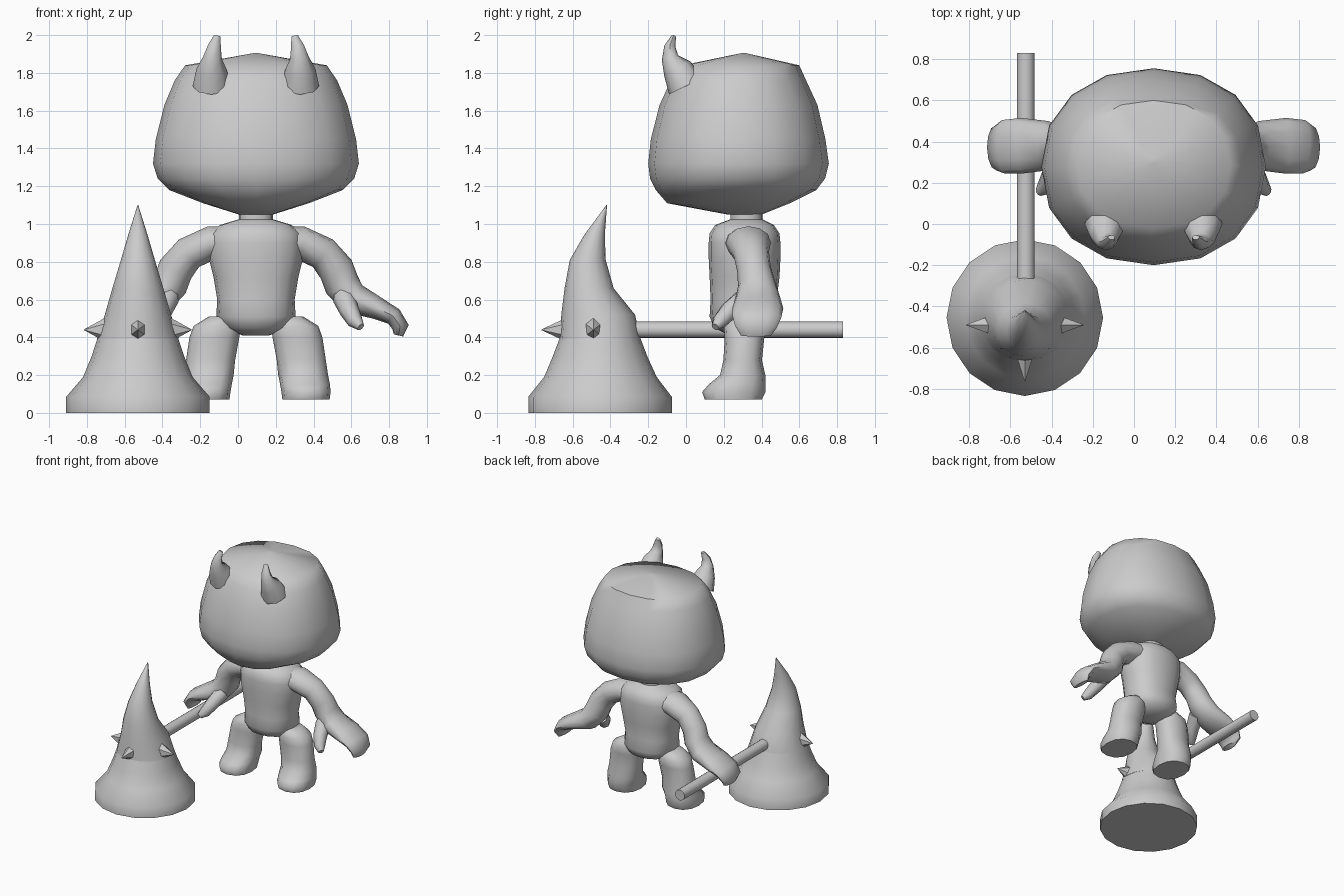
import bpy, bmesh, math
from mathutils import Vector

grey = bpy.data.materials.new("plain_grey")
grey.diffuse_color = (0.6, 0.6, 0.6, 1)
CX = 0.095  # symmetry plane of the figure


def loft(name, rings, sides=12, flat=True, power=2.0, sharp=45):
    """Skin rings (x, y, z, ra, rb); flat rings lie level, others follow the path."""
    bm = bmesh.new()
    pts = [Vector(r[:3]) for r in rings]
    loops = []
    for i, r in enumerate(rings):
        u, v = Vector((1, 0, 0)), Vector((0, 1, 0))
        if not flat:
            t = (pts[min(i + 1, len(pts) - 1)] - pts[max(i - 1, 0)]).normalized()
            ref = Vector((1, 0, 0)) if abs(t.y) > 0.9 else Vector((0, 1, 0))
            v = (ref - t * ref.dot(t)).normalized()
            u = v.cross(t)
        loop = []
        for k in range(sides):
            a = 2 * math.pi * k / sides
            c, s = math.cos(a), math.sin(a)
            c = math.copysign(abs(c) ** (2 / power), c)
            s = math.copysign(abs(s) ** (2 / power), s)
            loop.append(bm.verts.new(pts[i] + u * c * r[3] + v * s * r[4]))
        loops.append(loop)
    for a, b in zip(loops, loops[1:]):
        for k in range(sides):
            n = (k + 1) % sides
            bm.faces.new((a[k], a[n], b[n], b[k]))
    bm.faces.new(loops[0])
    bm.faces.new(loops[-1])
    bmesh.ops.recalc_face_normals(bm, faces=bm.faces)
    me = bpy.data.meshes.new(name)
    bm.to_mesh(me)
    bm.free()
    me.materials.append(grey)
    ob = bpy.data.objects.new(name, me)
    bpy.context.collection.objects.link(ob)
    bpy.ops.object.select_all(action='DESELECT')
    ob.select_set(True)
    bpy.context.view_layer.objects.active = ob
    bpy.ops.object.shade_smooth_by_angle(angle=math.radians(sharp))
    return ob


def pair(name, rings, **kw):
    """Build a part on both sides of the figure."""
    loft("left_" + name, rings, **kw)
    loft("right_" + name, [(2 * CX - r[0], *r[1:]) for r in rings], **kw)


# Head: wide rounded block with a low peaked top
head = [(1.05, .31, .09, .09), (1.11, .225, .28, .325), (1.18, .265, .46, .425),
        (1.24, .273, .52, .463), (1.32, .278, .545, .478), (1.45, .276, .53, .462),
        (1.63, .278, .485, .418), (1.76, .278, .43, .358), (1.84, .29, .375, .31),
        (1.905, .305, .01, .01)]
loft("head", [(CX, y, z, a, b) for z, y, a, b in head], sides=16, power=2.2, sharp=50)

# Horns
pair("horn", [(.33, 0, 1.73, .10, .10), (.33, -.045, 1.82, .08, .08),
              (.325, -.085, 1.88, .05, .045), (.315, -.085, 1.94, .035, .03),
              (.30, -.065, 1.995, .018, .012)], sides=8, flat=False)

# Torso with neck
torso = [(.41, .31, .07, .08), (.45, .31, .17, .16), (.51, .31, .21, .185),
         (.60, .305, .205, .175), (.72, .31, .225, .185), (.82, .31, .25, .19),
         (.90, .31, .25, .19), (.95, .31, .24, .185), (.995, .31, .19, .155),
         (1.025, .32, .09, .085), (1.07, .32, .09, .085)]
loft("torso", [(CX, y, z, a, b) for z, y, a, b in torso], sides=16, power=2.3, sharp=60)

# Legs with feet
pair("leg", [(.36, .25, .07, .125, .15), (.36, .253, .11, .13, .168),
             (.355, .27, .15, .132, .15), (.345, .30, .20, .132, .12),
             (.335, .30, .28, .13, .102), (.315, .31, .40, .132, .105),
             (.30, .31, .46, .125, .11), (.275, .31, .51, .07, .08)],
     power=2.3, sharp=60)

# Arms ending in curled mitten hands
pair("arm", [(.20, .32, .90, .085, .12), (.33, .33, .90, .09, .12),
             (.45, .345, .845, .09, .095), (.52, .36, .76, .095, .09),
             (.55, .375, .68, .095, .10), (.61, .38, .605, .085, .12),
             (.735, .38, .555, .06, .135), (.825, .375, .51, .048, .13),
             (.86, .37, .455, .045, .11), (.85, .37, .41, .025, .08)],
     flat=False, sharp=60)
pair("thumb", [(.56, .32, .61, .06, .06), (.59, .23, .54, .052, .052),
               (.62, .18, .485, .042, .042), (.65, .155, .455, .022, .022)],
     sides=8, flat=False)

# Pole held in the hand
loft("pole", [(-.525, -.40, .44, .043, .043), (-.525, .83, .44, .043, .043)],
     sides=16, flat=False)

# Cone: flared base and bent pointed cap
PX = -.53
base = [(0, -.455, .38, .38), (.085, -.455, .38, .38), (.19, -.453, .29, .298),
        (.30, -.455, .245, .25), (.40, -.455, .212, .212)]
loft("cone_base", [(PX, y, z, a, b) for z, y, a, b in base], sides=16)
cap = [(.39, -.455, .217, .215), (.52, -.465, .175, .195), (.66, -.513, .135, .13),
       (.81, -.52, .09, .095), (.94, -.485, .052, .055), (1.1, -.42, .002, .002)]
loft("cone_cap", [(PX, y, z, a, b) for z, y, a, b in cap], sides=16, sharp=60)

# Small spikes around the cone
for name, dx, dy in (("left", -1, 0), ("right", 1, 0), ("front", 0, -1)):
    x, y = PX, -.49
    near, far = (.17, .285) if dx else (.14, .275)
    loft(name + "_spike", [(x + dx * near, y + dy * near, .44, .065, .05),
                           (x + dx * far, y + dy * far, .44, .002, .002)],
         sides=6, flat=False)
